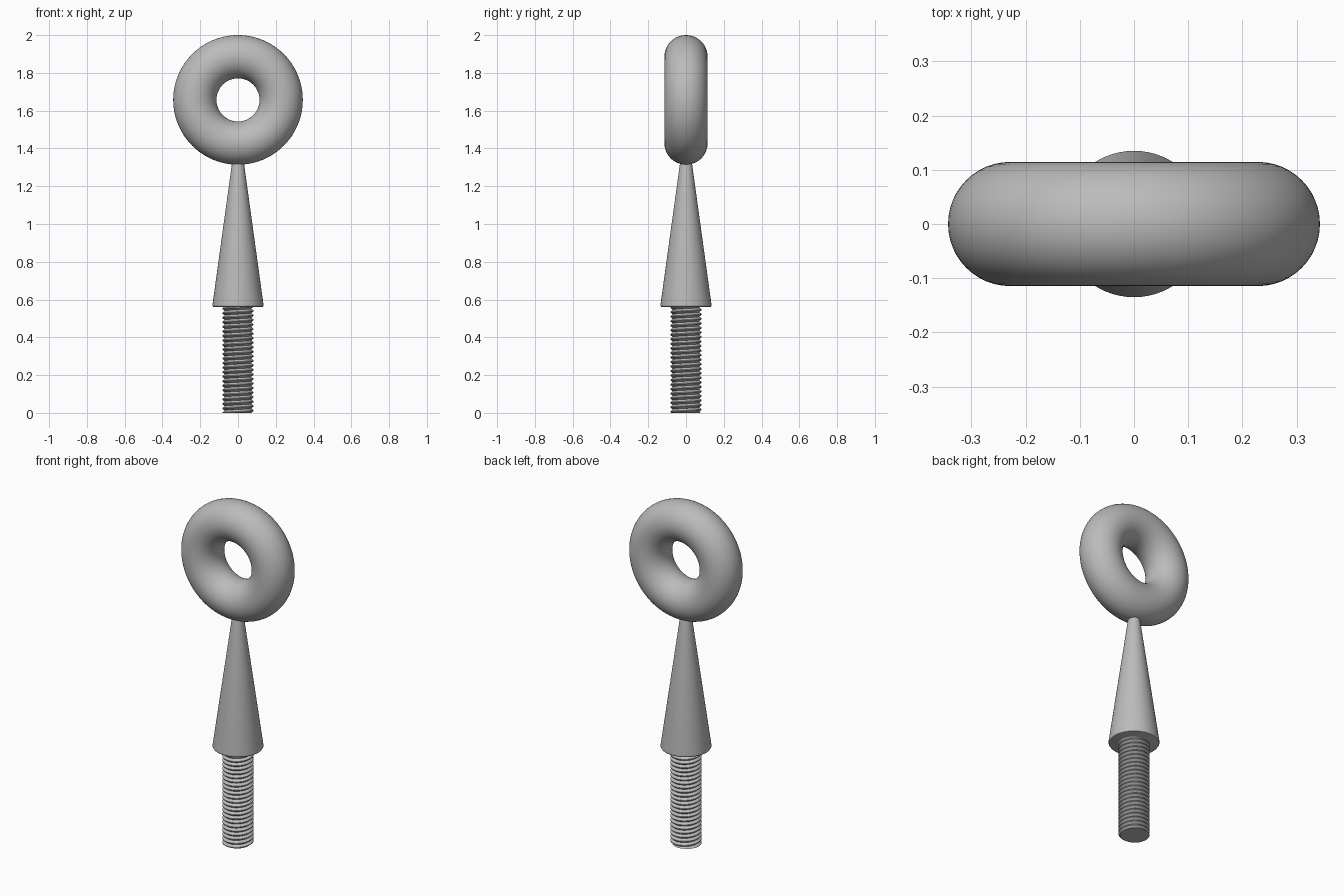
import bpy, bmesh, math
from mathutils import Vector

if "Cube" in bpy.data.objects:
    bpy.data.objects.remove(bpy.data.objects["Cube"], do_unlink=True)

# Single steel grey
steel = bpy.data.materials.new("steel grey")
steel.use_nodes = True
COLOUR = (0.5, 0.5, 0.5, 1)
steel.diffuse_color = COLOUR
steel.node_tree.nodes["Principled BSDF"].inputs["Base Color"].default_value = COLOUR


def finish(obj, name, angle):
    obj.name = name
    obj.data.materials.append(steel)
    bpy.ops.object.select_all(action="DESELECT")
    obj.select_set(True)
    bpy.context.view_layer.objects.active = obj
    bpy.ops.object.shade_smooth_by_angle(angle=math.radians(angle))


def spun(name, profile, steps, rise=0, cut=None, angle=35):
    """Turn an (r, z) profile about z, optionally rising one pitch per turn."""
    bm = bmesh.new()
    verts = [bm.verts.new((r, 0, z)) for r, z in profile]
    edges = [bm.edges.new(pair) for pair in zip(verts, verts[1:])]
    bmesh.ops.spin(bm, geom=verts + edges, axis=(0, 0, 1), cent=(0, 0, 0),
                   dvec=(0, 0, rise / steps), angle=math.tau, steps=steps)
    bmesh.ops.remove_doubles(bm, verts=bm.verts, dist=0.0002)
    # Trim a helix flat at both ends
    for z, up in ((cut[0], -1), (cut[1], 1)) if cut else ():
        bmesh.ops.bisect_plane(bm, geom=bm.verts[:] + bm.edges[:] + bm.faces[:],
                               plane_co=(0, 0, z), plane_no=(0, 0, up), clear_outer=True)
    bmesh.ops.holes_fill(bm, edges=[e for e in bm.edges if e.is_boundary], sides=0)
    bmesh.ops.recalc_face_normals(bm, faces=bm.faces)
    mesh = bpy.data.meshes.new(name)
    bm.to_mesh(mesh)
    bm.free()
    obj = bpy.data.objects.new(name, mesh)
    bpy.context.collection.objects.link(obj)
    finish(obj, name, angle)


# Ring at the top, standing upright and facing the front
bpy.ops.mesh.primitive_torus_add(major_radius=0.2285, minor_radius=0.1145,
                                 major_segments=96, minor_segments=48,
                                 location=(0, 0, 1.657), rotation=(math.pi / 2, 0, 0))
finish(bpy.context.object, "ring", 60)

# Tapered shank with a small rounded lower rim, running into the ring
spun("tapered_shank",
     [(0, 0.56), (0.126, 0.56), (0.132, 0.562), (0.135, 0.567), (0.135, 0.573),
      (0.032, 1.32), (0.03, 1.335), (0, 1.335)], 64)

# Threaded stud: a zigzag profile swept as a helix
PITCH, HEIGHT, ROOT, CREST = 0.024, 0.565, 0.07, 0.083
turns = int(HEIGHT / PITCH) + 3
zigzag = []
for i in range(turns):
    z = (i - 2) * PITCH
    zigzag += [(ROOT, z), (CREST, z + PITCH * 0.42), (CREST, z + PITCH * 0.58)]
zigzag.append((ROOT, (turns - 2) * PITCH))
spun("threaded_stud", zigzag, 64, rise=PITCH, cut=(0, HEIGHT), angle=25)
